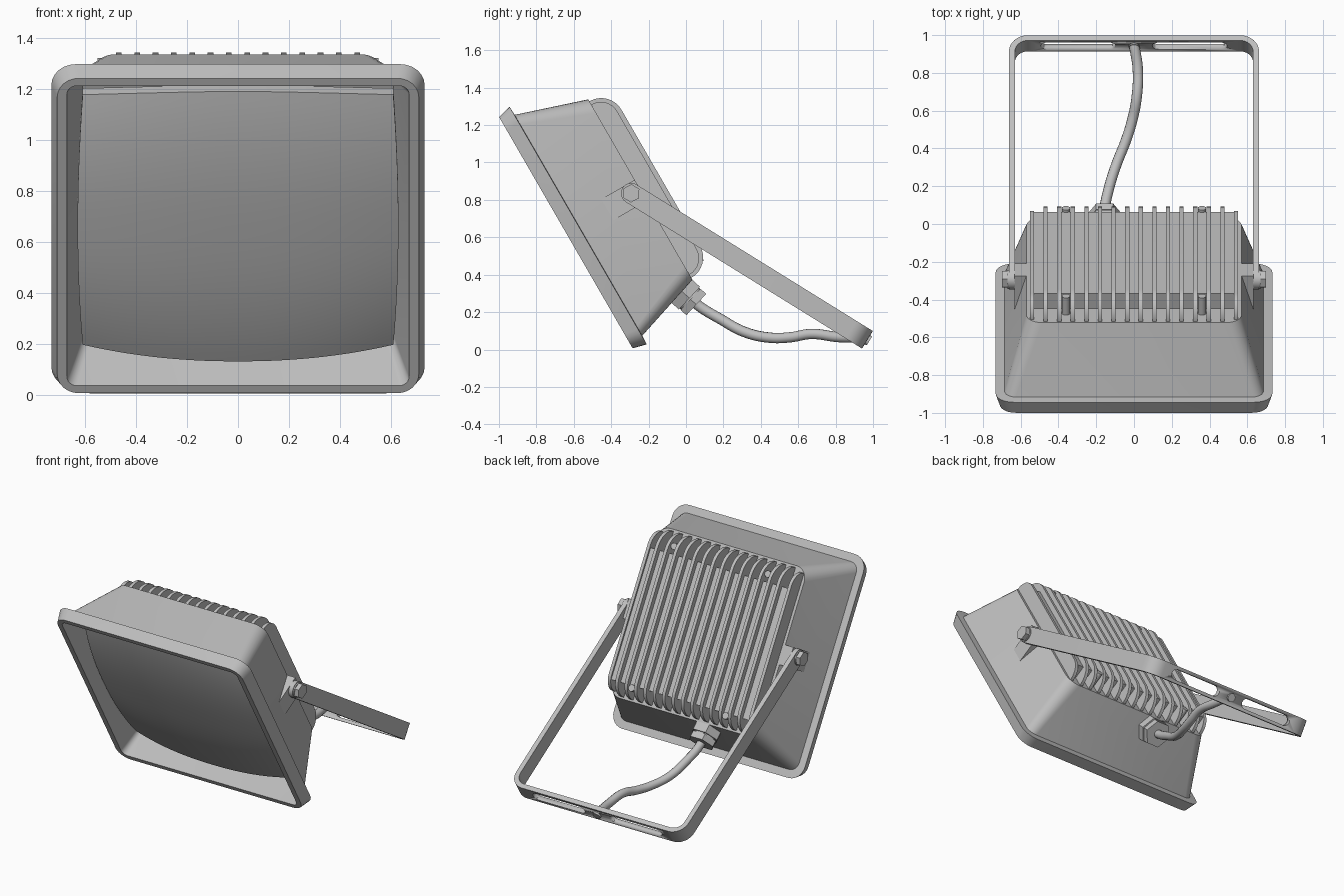
import bpy, bmesh, math
from mathutils import Vector

if "Cube" in bpy.data.objects:
    bpy.data.objects.remove(bpy.data.objects["Cube"])

metal = bpy.data.materials.new("grey_metal")
metal.diffuse_color = (0.52, 0.52, 0.52, 1)
metal.use_nodes = True
metal.node_tree.nodes["Principled BSDF"].inputs["Base Color"].default_value = metal.diffuse_color


# Frames: lamp head (x, up the face, depth), bracket (x, along arm, across arm), gland
def head(x, v, d):
    return Vector((x, -0.6425 - 0.5 * v + 0.866 * d, 0.625 + 0.866 * v + 0.5 * d))


def arm(x, s, w):
    return Vector((x, -0.293 + 0.85 * s + 0.527 * w, 0.835 - 0.527 * s + 0.85 * w))


def gland(a, b, c):
    return Vector((-0.155 + a, -0.018 + 0.68 * b + 0.73 * c, 0.308 + 0.73 * b - 0.68 * c))


def finish(name, bm):
    bmesh.ops.recalc_face_normals(bm, faces=bm.faces)
    me = bpy.data.meshes.new(name)
    bm.to_mesh(me)
    bm.free()
    me.materials.append(metal)
    ob = bpy.data.objects.new(name, me)
    bpy.context.collection.objects.link(ob)
    bpy.ops.object.select_all(action='DESELECT')
    ob.select_set(True)
    bpy.context.view_layer.objects.active = ob
    bpy.ops.object.shade_smooth_by_angle(angle=math.radians(30))
    return ob


def loft(name, loops):
    """Skin a list of equal-length point loops and cap both ends."""
    bm = bmesh.new()
    rings = [[bm.verts.new(p) for p in loop] for loop in loops]
    n = len(rings[0])
    for a, b in zip(rings, rings[1:]):
        for i in range(n):
            j = (i + 1) % n
            bm.faces.new((a[i], a[j], b[j], b[i]))
    bm.faces.new(rings[0])
    bm.faces.new(rings[-1])
    return finish(name, bm)


def arc(cx, cy, r, a0, a1, n=6):
    return [(cx + r * math.cos(math.radians(a0 + (a1 - a0) * i / n)),
             cy + r * math.sin(math.radians(a0 + (a1 - a0) * i / n))) for i in range(n + 1)]


def round_rect(w, h, r):
    pts = []
    for k, (sx, sy) in enumerate(((1, 1), (-1, 1), (-1, -1), (1, -1))):
        pts += arc(sx * (w - r), sy * (h - r), r, 90 * k, 90 * k + 90)
    return pts


def circle(r, n, cx=0, cy=0):
    return arc(cx, cy, r, 0, 360, n)[:-1]


def along_x(name, outline, x0, x1, frame):
    return loft(name, [[frame(x, a, b) for a, b in outline] for x in (x0, x1)])


def along_depth(name, outline, d0, d1, frame=head):
    return loft(name, [[frame(a, b, d) for a, b in outline] for d in (d0, d1)])


# Housing: reflector well, flared front rim, tapered shell, back wall
sections = [(0.61, 0.608, 0.03, 0.225), (0.672, 0.68, 0.04, 0.0), (0.71, 0.714, 0.085, 0.0),
            (0.733, 0.734, 0.095, 0.076), (0.685, 0.682, 0.06, 0.078), (0.57, 0.557, 0.085, 0.46)]
loft("housing", [[head(x, v, d) for x, v in round_rect(w, h, r)] for w, h, r, d in sections])

# Bulged front glass with barrel-shaped edges and a short skirt
bm = bmesh.new()
N = 28
grid = []
for i in range(N + 3):
    row = []
    for j in range(N + 3):
        s = max(-1, min(1, 2 * (i - 1) / N - 1))
        t = max(-1, min(1, 2 * (j - 1) / N - 1))
        d = 0.02 + 0.053 * (abs(s) ** 2.4 + abs(t) ** 2.4)
        if i in (0, N + 2) or j in (0, N + 2):
            d += 0.05
        row.append(bm.verts.new(head(s * (0.63 - 0.02 * t * t), t * (0.612 - 0.045 * s * s), d)))
    grid.append(row)
for i in range(N + 2):
    for j in range(N + 2):
        bm.faces.new((grid[i][j], grid[i][j + 1], grid[i + 1][j + 1], grid[i + 1][j]))
bmesh.ops.remove_doubles(bm, verts=bm.verts, dist=0.0001)
glass = finish("glass", bm)
middle = min(glass.data.polygons, key=lambda p: (p.center - head(0, 0, 0.02)).length)
if middle.normal.y > 0:
    glass.data.flip_normals()

# Heat sink: raised floor and 16 rounded fins, the end ones lower
along_depth("heat_sink_floor", [(-0.54, -0.46), (0.54, -0.46), (0.54, 0.405), (-0.54, 0.405)], 0.45, 0.55)
for k in range(16):
    x = -0.54 + 0.072 * k
    end = k in (0, 15)
    top, half, r = (0.562, 0.525, 0.1) if end else (0.586, 0.545, 0.125)
    outline = [(half, 0.45)] + arc(half - r, top - r, r, 0, 90, 8) \
        + arc(r - half, top - r, r, 90, 180, 8) + [(-half, 0.45)]
    along_x("fin", outline, x - 0.011, x + 0.011, head)

# Heat sink screws between the fins
for x in (-0.36, 0.36):
    for v in (-0.475, 0.455):
        along_depth("heat_sink_screw", circle(0.022, 16, x, v), 0.45, 0.565)

# Bracket: U-shaped strap with rounded corners
R, L = 0.662, 1.486
T, B = 0.032, 0.10
strap = [(R, 0)] + arc(R - B, L - B, B, 0, 90, 8) + arc(B - R, L - B, B, 90, 180, 8) + [(-R, 0), (T - R, 0)] \
    + arc(B - R, L - B, B - T, 180, 90, 8) + arc(R - B, L - B, B - T, 90, 0, 8) + [(R - T, 0)]
bracket = loft("bracket", [[arm(x, s, w) for x, s in strap] for w in (-0.055, 0.055)])

# Slots cut through the crossbar
for sx in (-1, 1):
    slot = arc(sx * 0.295 + 0.165, 0, 0.034, -90, 90) + arc(sx * 0.295 - 0.165, 0, 0.034, 90, 270)
    cutter = loft("slot_cutter", [[arm(x, s, w) for x, w in slot] for s in (L - 0.08, L + 0.05)])
    cutter.hide_render = True
    cutter.display_type = 'WIRE'
    cut = bracket.modifiers.new("slot", 'BOOLEAN')
    cut.operation = 'DIFFERENCE'
    cut.object = cutter

# Pivots: rounded strap ends, housing lugs, washers and hex bolts
for sx in (-1, 1):
    along_x("bracket_eye", arc(0, 0, 0.055, 90, 270, 12), sx * (R - T), sx * R, arm)
    along_x("pivot_lug", [(-0.07, 0.24), (0.06, 0.24), (0.06, 0.46), (-0.07, 0.46)],
            sx * 0.5, sx * 0.632, head)
    along_x("pivot_washer", circle(0.05, 24), sx * R, sx * 0.67, arm)
    along_x("pivot_bolt", circle(0.049, 6), sx * 0.67, sx * 0.70, arm)

# Cable gland on the lower wall
along_depth("gland_nut", circle(0.096, 6), -0.03, 0.05, gland)
along_depth("gland_neck", circle(0.075, 24), 0.05, 0.058, gland)
along_depth("gland_cap", circle(0.09, 6), 0.058, 0.1, gland)

# Cable from gland to crossbar
path = [(-0.155, 0.03, 0.265), (-0.155, 0.08, 0.225), (-0.135, 0.18, 0.165), (-0.095, 0.31, 0.095),
        (-0.04, 0.45, 0.063), (-0.008, 0.555, 0.065), (0.014, 0.67, 0.083), (0.02, 0.82, 0.066),
        (0.0, 0.95, 0.066)]
curve = bpy.data.curves.new("cable", 'CURVE')
curve.dimensions = '3D'
curve.bevel_depth = 0.028
curve.bevel_resolution = 4
curve.use_fill_caps = True
spline = curve.splines.new('BEZIER')
spline.bezier_points.add(len(path) - 1)
for bp, co in zip(spline.bezier_points, path):
    bp.co = co
    bp.handle_left_type = bp.handle_right_type = 'AUTO'
curve.materials.append(metal)
bpy.context.collection.objects.link(bpy.data.objects.new("cable", curve))

# Cable fastener through the crossbar
loft("cable_fastener", [[arm(x, s, w) for x, w in circle(0.028, 16)] for s in (L - 0.04, L + 0.012)])
